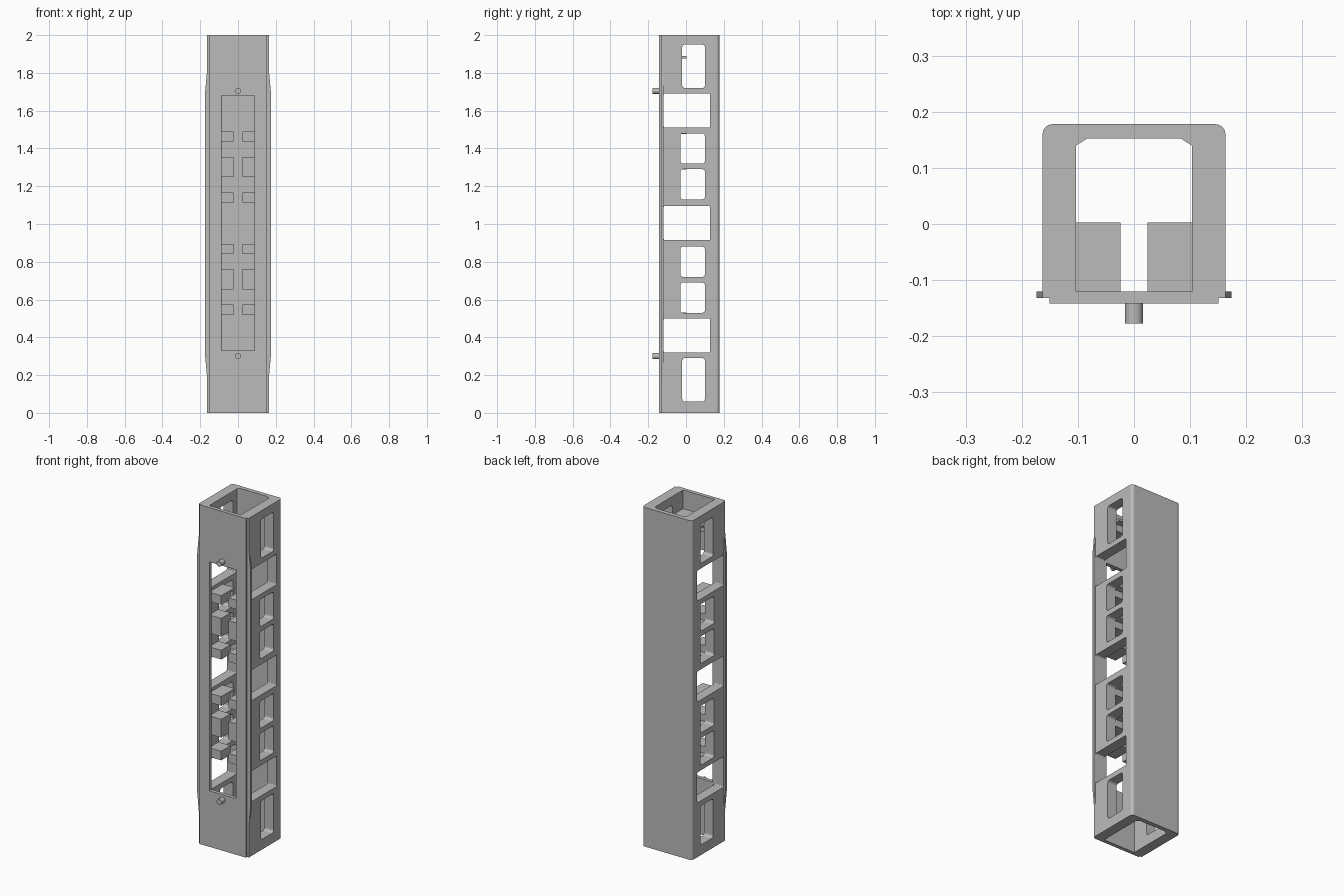
import bpy, bmesh, math
from mathutils import Vector

cube = bpy.data.objects.get("Cube")
if cube:
    bpy.data.objects.remove(cube, do_unlink=True)

grey = bpy.data.materials.new("plain_grey")
grey.use_nodes = True
colour = (0.5, 0.5, 0.5, 1)
grey.diffuse_color = colour
grey.node_tree.nodes["Principled BSDF"].inputs["Base Color"].default_value = colour


def make_object(name, bm):
    bmesh.ops.recalc_face_normals(bm, faces=bm.faces[:])
    mesh = bpy.data.meshes.new(name)
    bm.to_mesh(mesh)
    bm.free()
    mesh.materials.append(grey)
    obj = bpy.data.objects.new(name, mesh)
    bpy.context.collection.objects.link(obj)
    return obj


def add_prism(bm, points, axis, start, end):
    """Extrude a closed outline along x, y or z."""
    def place(a, b):
        p = [a, b]
        p.insert(axis, start)
        return Vector(p)
    face = bm.faces.new([bm.verts.new(place(a, b)) for a, b in points])
    out = bmesh.ops.extrude_face_region(bm, geom=[face])
    shift = Vector((0, 0, 0))
    shift[axis] = end - start
    bmesh.ops.translate(bm, vec=shift,
                        verts=[v for v in out["geom"] if isinstance(v, bmesh.types.BMVert)])


def prism(name, points, axis, start, end):
    bm = bmesh.new()
    add_prism(bm, points, axis, start, end)
    return make_object(name, bm)


def arc(cx, cy, r, first, steps=4):
    return [(cx + r * math.cos(math.radians(first + 90 * i / steps)),
             cy + r * math.sin(math.radians(first + 90 * i / steps))) for i in range(steps + 1)]


def rounded(a0, a1, b0, b1, r):
    return (arc(a1 - r, b1 - r, r, 0) + arc(a0 + r, b1 - r, r, 90)
            + arc(a0 + r, b0 + r, r, 180) + arc(a1 - r, b0 + r, r, 270))


def cut(target, cutter):
    mod = target.modifiers.new("cut", "BOOLEAN")
    mod.operation = "DIFFERENCE"
    mod.solver = "EXACT"
    mod.object = cutter
    bpy.context.view_layer.update()
    result = bpy.data.meshes.new_from_object(
        target.evaluated_get(bpy.context.evaluated_depsgraph_get()))
    target.modifiers.clear()
    target.data = result
    bpy.data.objects.remove(cutter, do_unlink=True)


# Tall column with rounded rear corners and stepped front corners
half, front, back, r = 0.163, -0.142, 0.178, 0.018
outline = (arc(half - r, back - r, r, 0) + arc(-half + r, back - r, r, 90)
           + [(-half, -0.132), (-0.151, -0.132), (-0.151, front),
              (0.151, front), (0.151, -0.132), (half, -0.132)])
housing = prism("housing", outline, 2, 0, 2)

# Full height cavity with chamfered rear corners
cavity = [(-0.103, -0.12), (0.103, -0.12), (0.103, 0.14), (0.084, 0.152),
          (-0.084, 0.152), (-0.103, 0.14)]
cut(housing, prism("cavity_cutter", cavity, 2, -0.1, 2.1))

# Side windows: end, large and small openings through both walls
bm = bmesh.new()
for z0, z1 in ((0.06, 0.29), (1.72, 1.95)):
    add_prism(bm, rounded(-0.02, 0.1, z0, z1, 0.014), 0, -0.3, 0.3)
for z0 in (0.32, 0.915, 1.51):
    add_prism(bm, rounded(-0.118, 0.128, z0, z0 + 0.18, 0.006), 0, -0.3, 0.3)
for z0 in (0.53, 0.72, 1.13, 1.32):
    add_prism(bm, rounded(-0.03, 0.1, z0, z0 + 0.16, 0.014), 0, -0.3, 0.3)
cut(housing, make_object("window_cutter", bm))

# Long slot in the front wall
slot = [(-0.088, 0.33), (0.088, 0.33), (0.088, 1.68), (-0.088, 1.68)]
cut(housing, prism("slot_cutter", slot, 1, -0.2, -0.119))

# Paired L shaped shelf brackets: (plate outer face, direction of lip)
brackets = [(1.89, -1)]
for base in (0, 0.595):
    brackets += [(0.895 + base, -1), (0.707 + base, 1), (0.707 + base, -1), (0.519 + base, 1)]
for index, (z, way) in enumerate(brackets):
    profile = [(-0.122, z), (0.003, z), (0.003, z + way * 0.013),
               (-0.035, z + way * 0.013), (-0.035, z + way * 0.054),
               (-0.122, z + way * 0.054)]
    for side, sign in (("left", 1), ("right", -1)):
        prism(f"{side}_bracket_{index + 1}", profile, 0, sign * 0.024, sign * 0.105)

# Tapered side rails
for side, sign in (("left", 1), ("right", -1)):
    rail = [(sign * 0.16, 0.18), (sign * 0.163, 0.18), (sign * 0.174, 0.3),
            (sign * 0.174, 1.7), (sign * 0.163, 1.82), (sign * 0.16, 1.82)]
    prism(f"{side}_rail", rail, 1, -0.132, -0.12)

# Round front pegs
for place, z in (("lower", 0.3), ("upper", 1.705)):
    circle = [(0.016 * math.cos(i * math.tau / 24), z + 0.016 * math.sin(i * math.tau / 24))
              for i in range(24)]
    peg = prism(f"{place}_peg", circle, 1, -0.177, -0.135)
    bpy.context.view_layer.objects.active = peg
    bpy.ops.object.select_all(action="DESELECT")
    peg.select_set(True)
    bpy.ops.object.shade_smooth_by_angle()
